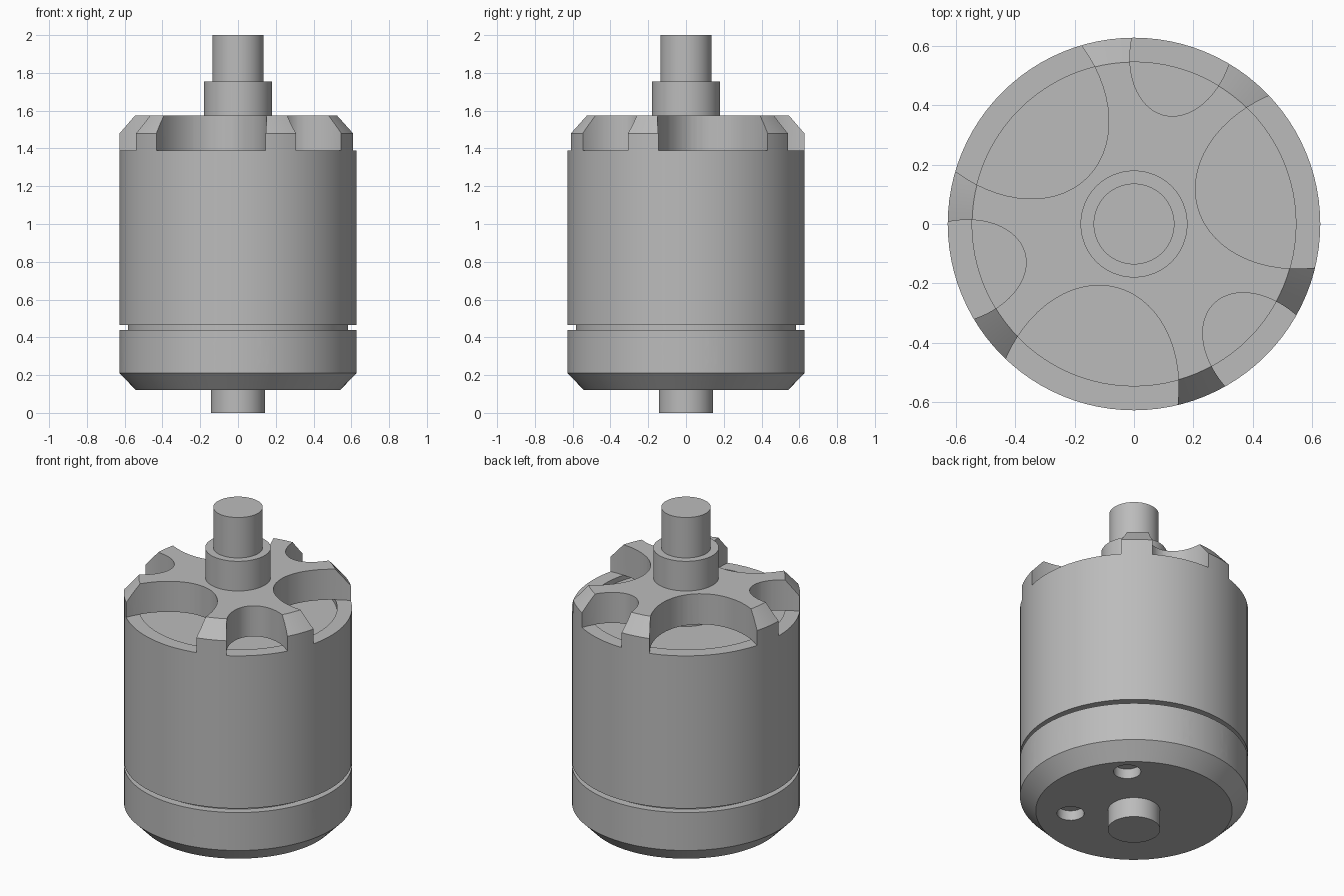
import bpy, bmesh, math
from mathutils import Matrix, Vector

old = bpy.data.objects.get("Cube")
if old:
    bpy.data.objects.remove(old, do_unlink=True)

RADIUS = 0.627
INNER = 0.545
SIDES = 96

metal = bpy.data.materials.new("grey metal")
metal.use_nodes = True
grey = (0.5, 0.5, 0.5, 1)
metal.diffuse_color = grey
metal.node_tree.nodes["Principled BSDF"].inputs["Base Color"].default_value = grey


def make_object(name, bm):
    bmesh.ops.recalc_face_normals(bm, faces=bm.faces)
    mesh = bpy.data.meshes.new(name)
    bm.to_mesh(mesh)
    bm.free()
    mesh.materials.append(metal)
    obj = bpy.data.objects.new(name, mesh)
    bpy.context.collection.objects.link(obj)
    return obj


def lathe(name, profile):
    """Solid of revolution from (radius, height) points, axis to axis."""
    bm = bmesh.new()
    verts = [bm.verts.new((r, 0, z)) for r, z in profile]
    edges = [bm.edges.new(pair) for pair in zip(verts, verts[1:])]
    bmesh.ops.spin(bm, geom=verts + edges, cent=(0, 0, 0), axis=(0, 0, 1),
                   angle=math.tau, steps=SIDES, use_merge=True)
    bmesh.ops.remove_doubles(bm, verts=bm.verts, dist=1e-5)
    return make_object(name, bm)


def prism(name, outline, depth, matrix):
    """Extrude a flat outline along its own z, then place it."""
    bm = bmesh.new()
    face = bm.faces.new([bm.verts.new((x, y, 0)) for x, y in outline])
    top = bmesh.ops.extrude_face_region(bm, geom=[face])["geom"]
    bmesh.ops.translate(bm, vec=(0, 0, depth),
                        verts=[v for v in top if isinstance(v, bmesh.types.BMVert)])
    bm.transform(matrix)
    return make_object(name, bm)


def ellipse(a, b, count=64):
    return [(a * math.cos(math.tau * i / count), b * math.sin(math.tau * i / count))
            for i in range(count)]


def capsule(half_length, r, count=12):
    points = []
    for side, start in ((1, -math.pi / 2), (-1, math.pi / 2)):
        for i in range(count + 1):
            t = start + math.pi * i / count
            points.append((side * (half_length - r) + r * math.cos(t), r * math.sin(t)))
    return points


def place(angle, distance, z):
    return (Matrix.Rotation(math.radians(angle), 4, "Z")
            @ Matrix.Translation(Vector((distance, 0, z))))


def cut(target, cutters):
    bpy.context.view_layer.objects.active = target
    for cutter in cutters:
        cutter.hide_render = True
        mod = target.modifiers.new("cut", "BOOLEAN")
        mod.operation = "DIFFERENCE"
        mod.solver = "EXACT"
        mod.object = cutter
        bpy.ops.object.modifier_apply(modifier=mod.name)
        bpy.data.objects.remove(cutter, do_unlink=True)


# Base cup: bevelled bottom, hollow inside
base = lathe("base_cup", [(0, 0.12), (0.54, 0.12), (RADIUS, 0.21), (RADIUS, 0.44),
                          (INNER, 0.44), (INNER, 0.25), (0, 0.25)])

# Vent slots through the base wall and blind mounting holes below
cutters = []
for angle, hole_distance in ((45, 0.43), (135, 0.35), (225, 0.43), (315, 0.35)):
    sideways = Matrix(((0, 0, 1, 0), (1, 0, 0, 0), (0, 1, 0, 0), (0, 0, 0, 1)))
    cutters.append(prism("slot_cutter", capsule(0.37, 0.068), 0.5,
                         place(angle, 0.3, 0.323) @ sideways))
    cutters.append(prism("hole_cutter", ellipse(0.075, 0.075, 32), 0.12,
                         place(angle, hole_distance, 0.06)))
cut(base, cutters)

# Neck between base and rotating can
neck = lathe("neck", [(0, 0.43), (0.582, 0.43), (0.582, 0.48), (0, 0.48)])

# Rotating can with a raised rim
can = lathe("can", [(0, 0.465), (RADIUS, 0.465), (RADIUS, 1.39), (INNER, 1.39),
                    (INNER, 1.36), (0, 1.36)])

# Spoked cap: three wide and three narrow openings
cap = lathe("spoked_cap", [(0, 1.39), (RADIUS, 1.39), (RADIUS, 1.48),
                           (INNER, 1.575), (0, 1.575)])
cutters = []
for turn in (0, 120, 240):
    cutters.append(prism("wide_cutter", ellipse(0.405, 0.305), 0.5,
                         place(turn + 15, RADIUS, 1.25)))
    cutters.append(prism("narrow_cutter", ellipse(0.247, 0.17), 0.5,
                         place(turn + 75, RADIUS, 1.25)))
cut(cap, cutters)

# Shaft with collar on top, stub below
shaft = lathe("shaft", [(0, 1.36), (0.18, 1.36), (0.18, 1.755), (0.136, 1.755),
                        (0.136, 2), (0, 2)])
stub = lathe("shaft_stub", [(0, 0), (0.144, 0), (0.144, 0.13), (0, 0.13)])

for part in (base, neck, can, cap, shaft, stub):
    bpy.ops.object.select_all(action="DESELECT")
    part.select_set(True)
    bpy.context.view_layer.objects.active = part
    bpy.ops.object.shade_smooth_by_angle(angle=math.radians(30))
